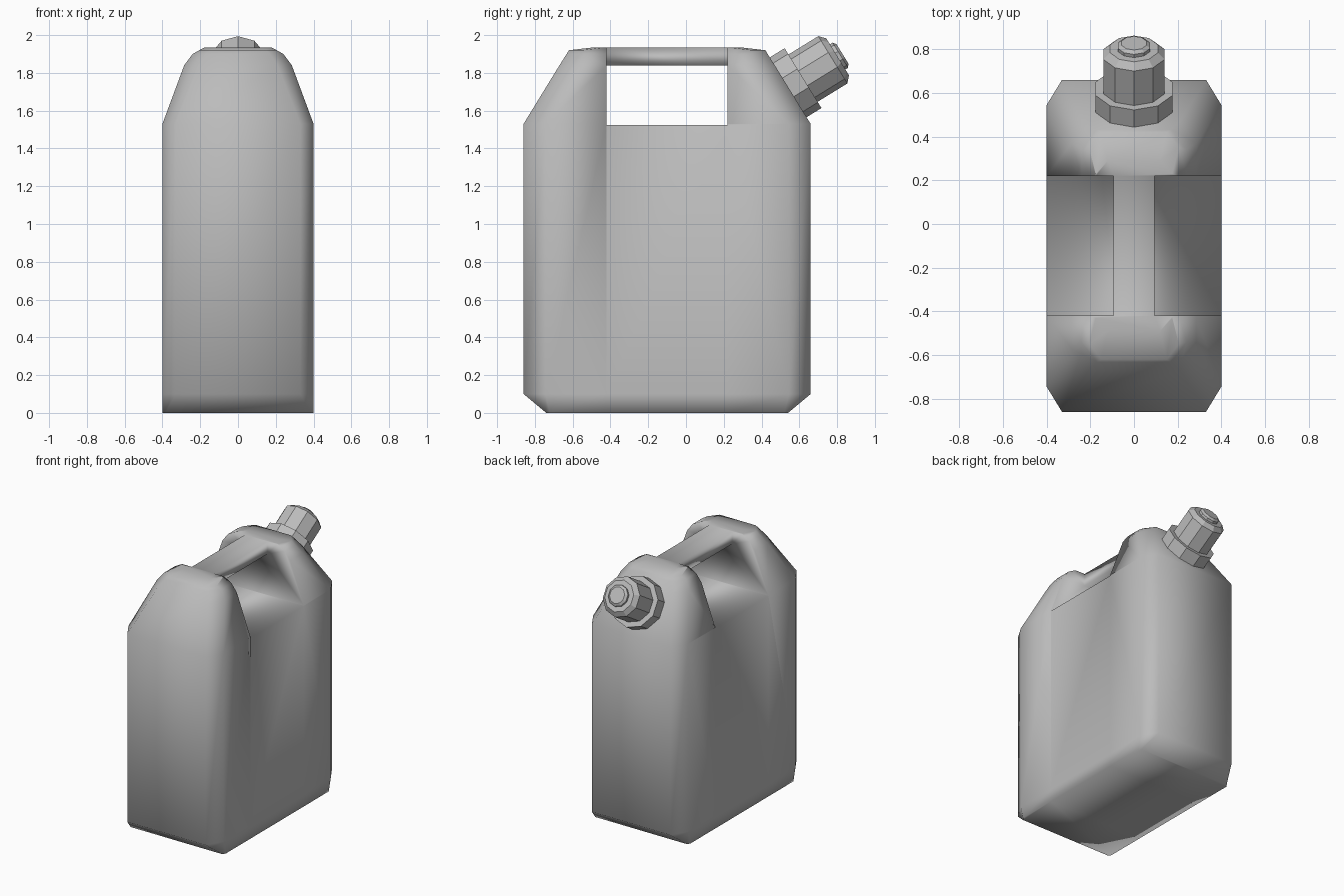
import bpy, bmesh, math
from mathutils import Matrix

cube = bpy.data.objects.get("Cube")
if cube:
    bpy.data.objects.remove(cube, do_unlink=True)

grey = bpy.data.materials.new("grey plastic")
grey.use_nodes = True
grey.diffuse_color = (0.5, 0.5, 0.5, 1)
grey.node_tree.nodes["Principled BSDF"].inputs["Base Color"].default_value = (0.5, 0.5, 0.5, 1)


def make_object(name, bm, smooth):
    bmesh.ops.recalc_face_normals(bm, faces=bm.faces)
    for f in bm.faces:
        f.smooth = smooth
    mesh = bpy.data.meshes.new(name)
    bm.to_mesh(mesh)
    bm.free()
    mesh.materials.append(grey)
    obj = bpy.data.objects.new(name, mesh)
    bpy.context.scene.collection.objects.link(obj)
    return obj


def loft(rings):
    """Closed skin through a stack of rings with equal point counts."""
    bm = bmesh.new()
    loops = [[bm.verts.new(p) for p in ring] for ring in rings]
    n = len(loops[0])
    for a, b in zip(loops, loops[1:]):
        for i in range(n):
            j = (i + 1) % n
            bm.faces.new((a[i], a[j], b[j], b[i]))
    bm.faces.new(loops[0][::-1])
    bm.faces.new(loops[-1])
    return bm


# Body: stacked rectangles with cut corners
FRONT, BACK = -0.86, 0.66


def body_ring(z, x, xc, inset, cy):
    y0, y1 = FRONT + inset, BACK - inset
    right = [(xc, y0, z), (x, y0 + cy, z), (x, y1 - cy, z), (xc, y1, z)]
    return right + [(-px, py, pz) for px, py, pz in reversed(right)]


# height, half width, half width of end face, end inset, corner depth
levels = [
    (0.00, 0.40, 0.385, 0.12, 0.02),
    (0.10, 0.40, 0.33, 0.0, 0.115),
    (1.53, 0.40, 0.33, 0.0, 0.115),
    (1.84, 0.285, 0.21, 0.19, 0.10),
    (1.90, 0.24, 0.17, 0.228, 0.09),
    (1.92, 0.205, 0.15, 0.24, 0.07),
    (1.935, 0.175, 0.12, 0.37, 0.06),
]
body = make_object("can_body", loft([body_ring(*lv) for lv in levels]), True)

# Grip opening: U-shaped cutter that leaves the handle bar standing
GRIP_FRONT, GRIP_BACK = -0.42, 0.22
half = [(0.6, 1.525), (0.6, 2.2), (0.095, 2.2), (0.095, 1.84)]
outline = half + [(-x, z) for x, z in reversed(half)]
cutter = make_object("grip_cutter", loft(
    [[(x, y, z) for x, z in outline] for y in (GRIP_FRONT, GRIP_BACK)]), True)
cutter.hide_render = True
mod = body.modifiers.new("grip", 'BOOLEAN')
mod.operation = 'DIFFERENCE'
mod.solver = 'EXACT'
mod.object = cutter
bpy.context.view_layer.objects.active = body
bpy.ops.object.modifier_apply(modifier=mod.name)
bpy.data.objects.remove(cutter, do_unlink=True)

# Continue the grip walls as edge loops down the body, and shade it all smooth
bm = bmesh.new()
bm.from_mesh(body.data)
for y in (GRIP_FRONT, GRIP_BACK):
    bmesh.ops.bisect_plane(bm, geom=bm.verts[:] + bm.edges[:] + bm.faces[:],
                           dist=0.001, plane_co=(0, y, 0), plane_no=(0, 1, 0))
for f in bm.faces:
    f.smooth = True
bm.to_mesh(body.data)
bm.free()

# Spout: ten-sided turned parts standing on the sloping back shoulder
SIDES = 10
tilt = Matrix.Translation((0, 0.543, 1.725)) @ Matrix.Rotation(math.radians(-58.4), 4, 'X')


def turned(name, profile):
    rings = []
    for r, t in profile:
        angles = [math.pi / 2 + i * math.tau / SIDES for i in range(SIDES)]
        rings.append([tilt @ Matrix.Translation((r * math.cos(a), r * math.sin(a), t)).translation
                      for a in angles])
    return make_object(name, loft(rings), False)


turned("spout_collar", [(0.186, -0.03), (0.186, 0.09)])
turned("spout_cap", [(0.147, 0.06), (0.147, 0.275), (0.115, 0.305)])
turned("cap_knob", [(0.078, 0.29), (0.078, 0.322), (0.06, 0.335)])
